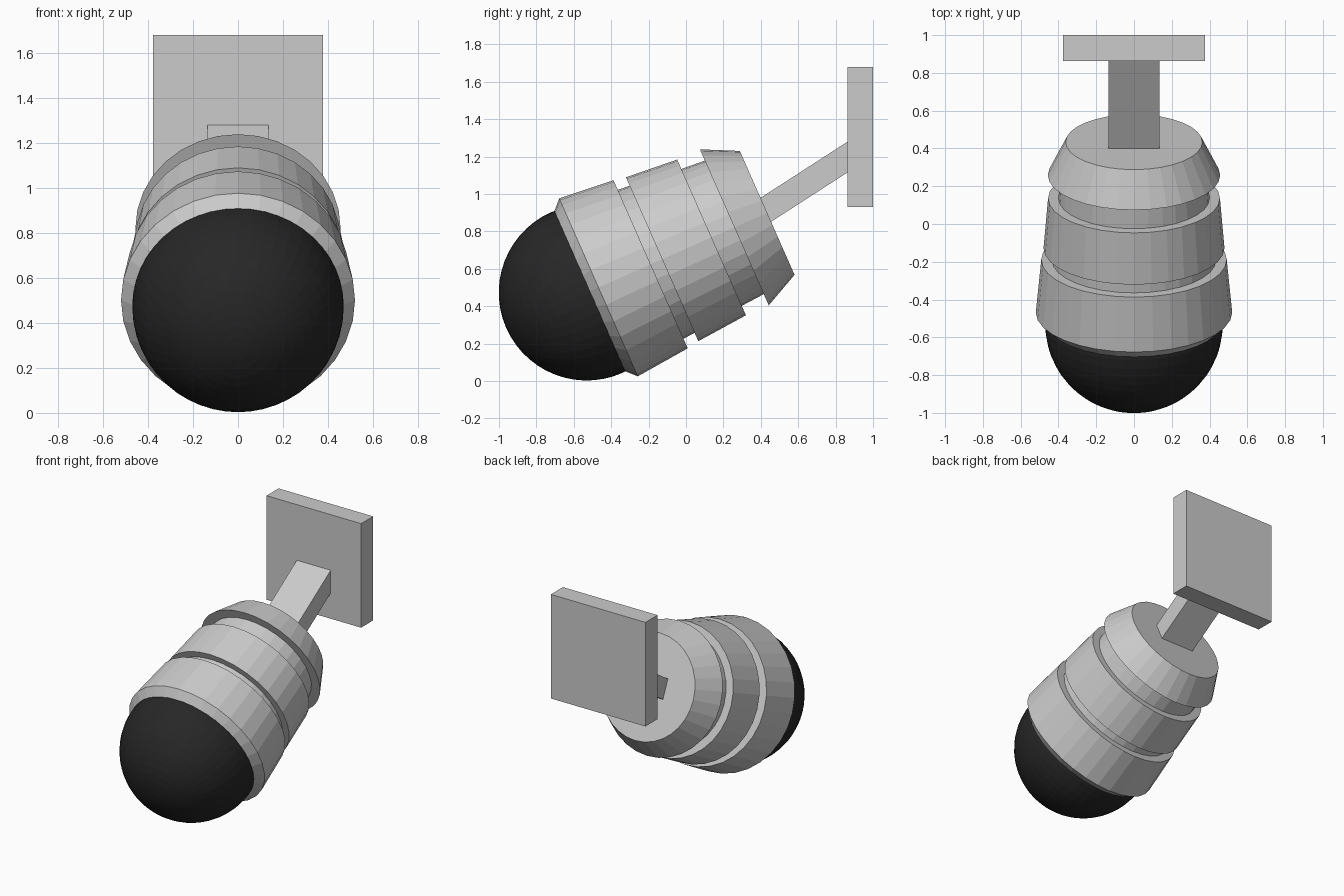
import bpy, bmesh, math
from mathutils import Matrix, Vector

if "Cube" in bpy.data.objects:
    bpy.data.objects.remove(bpy.data.objects["Cube"])


def material(name, rgb):
    m = bpy.data.materials.new(name)
    m.use_nodes = True
    m.diffuse_color = (*rgb, 1)
    m.node_tree.nodes["Principled BSDF"].inputs["Base Color"].default_value = (*rgb, 1)
    return m


GREY = material("light grey metal", (0.6, 0.6, 0.6))
BLACK = material("black dome", (0.02, 0.02, 0.02))

# Housing frame: local z runs from the rear cap towards the dome
AXIS = Vector((0, -0.915, -0.404)).normalized()
SIDE = Vector((1, 0, 0))
HOUSING = Matrix.Translation((0, 0.434, 0.899)) @ Matrix(
    (SIDE, AXIS.cross(SIDE), AXIS)).transposed().to_4x4()


def add_object(name, bm, mat, matrix):
    bmesh.ops.recalc_face_normals(bm, faces=bm.faces)
    mesh = bpy.data.meshes.new(name)
    bm.to_mesh(mesh)
    bm.free()
    mesh.materials.append(mat)
    obj = bpy.data.objects.new(name, mesh)
    obj.matrix_world = matrix
    bpy.context.collection.objects.link(obj)
    return obj


def lathe(name, profile, mat, sides=32):
    """Spin (radius, distance) points round the housing axis, closing both ends."""
    bm = bmesh.new()
    rings = []
    for r, s in profile:
        angles = [math.tau * i / sides for i in range(sides)]
        rings.append([bm.verts.new((r * math.cos(a), r * math.sin(a), s)) for a in angles])
    for a, b in zip(rings, rings[1:]):
        for i in range(sides):
            j = (i + 1) % sides
            bm.faces.new((a[i], a[j], b[j], b[i]))
    bm.faces.new(rings[0])
    bm.faces.new(rings[-1])
    return add_object(name, bm, mat, HOUSING)


def box(name, size, centre, tilt=0):
    bm = bmesh.new()
    bmesh.ops.create_cube(bm, size=1, matrix=Matrix.Diagonal((*size, 1)))
    return add_object(name, bm, GREY, Matrix.Translation(centre) @ Matrix.Rotation(tilt, 4, "X"))


# Camera housing: flared cap and two sleeves separated by grooves
lathe("housing", [
    (0.362, 0), (0.456, 0.192), (0.39, 0.192),
    (0.40, 0.325), (0.455, 0.325), (0.479, 0.614), (0.43, 0.614),
    (0.435, 0.681), (0.491, 0.681), (0.52, 0.986), (0.468, 1.037)], GREY)

# Rounded lens dome
R, START, STEPS = 0.47, 1.055, 14
dome = [(R * math.cos(t), START + R * math.sin(t))
        for t in (math.pi / 2 * i / STEPS for i in range(STEPS))]
lathe("lens_dome", [(R - 0.003, 1.03)] + dome + [(0.002, START + R)], BLACK, 48)

# Slanted arm and wall plate
slope = math.atan2(0.293, 0.454)
box("mount_arm", (0.27, 0.62, 0.138), (0, 0.64, 1.053), slope)
box("wall_plate", (0.754, 0.137, 0.75), (0, 0.9315, 1.305))
